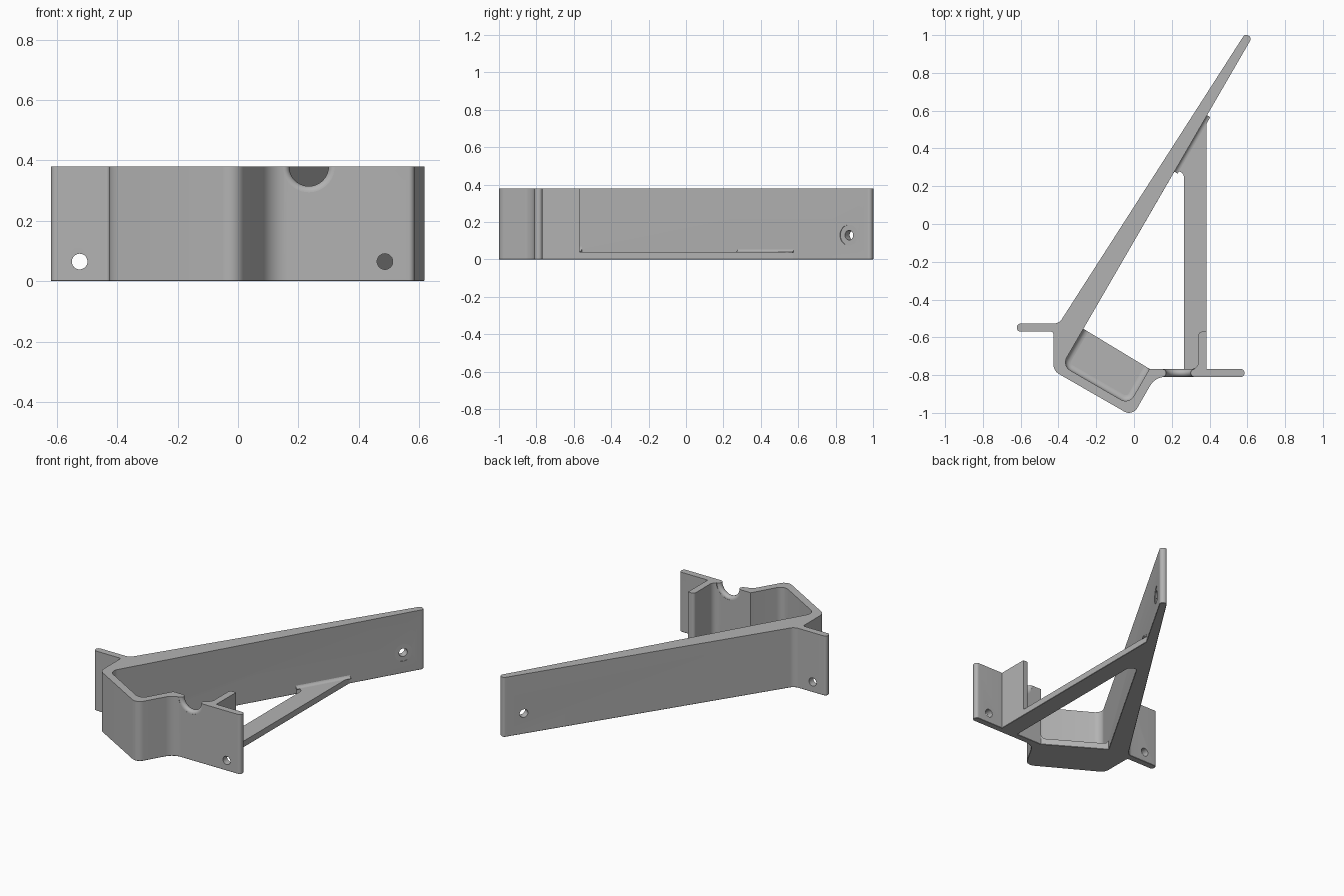
import bpy, bmesh, math
from mathutils import Vector

if "Cube" in bpy.data.objects:
    bpy.data.objects.remove(bpy.data.objects["Cube"])

H, BASE = 0.38, 0.04

grey = bpy.data.materials.new("plain_grey")
grey.diffuse_color = (0.45, 0.45, 0.45, 1)
grey.use_nodes = True
grey.node_tree.nodes["Principled BSDF"].inputs["Base Color"].default_value = grey.diffuse_color


def rounded(corners, seg=8):
    """Round each (x, y, radius) corner of a closed outline."""
    out = []
    for i, (x, y, r) in enumerate(corners):
        p = Vector((x, y))
        if r == 0:
            out.append(p)
            continue
        a = (Vector(corners[i - 1][:2]) - p).normalized()
        b = (Vector(corners[(i + 1) % len(corners)][:2]) - p).normalized()
        half = a.angle(b) / 2
        c = p + (a + b).normalized() * r / math.sin(half)
        t = r / math.tan(half)
        s, e = p + a * t - c, p + b * t - c
        sweep = s.angle_signed(e)          # clockwise positive
        for k in range(seg + 1):
            ang = -sweep * k / seg
            out.append(c + Vector((s.x * math.cos(ang) - s.y * math.sin(ang),
                                   s.x * math.sin(ang) + s.y * math.cos(ang))))
    return out


def make(name, bm):
    bmesh.ops.recalc_face_normals(bm, faces=bm.faces)
    me = bpy.data.meshes.new(name)
    bm.to_mesh(me)
    bm.free()
    me.materials.append(grey)
    ob = bpy.data.objects.new(name, me)
    bpy.context.collection.objects.link(ob)
    return ob


def prism(name, corners, height):
    bm = bmesh.new()
    f = bm.faces.new([bm.verts.new((p.x, p.y, 0)) for p in rounded(corners)])
    top = bmesh.ops.extrude_face_region(bm, geom=[f])["geom"]
    bmesh.ops.translate(bm, vec=(0, 0, height),
                        verts=[v for v in top if isinstance(v, bmesh.types.BMVert)])
    return make(name, bm)


def lathe(name, profile, origin, axis, seg=40):
    """Closed solid turned from (distance along axis, radius) pairs."""
    bm = bmesh.new()
    q = Vector(axis).to_track_quat('Z', 'Y')
    rings = [[bm.verts.new(Vector(origin) + q @ Vector(
        (r * math.cos(math.tau * k / seg), r * math.sin(math.tau * k / seg), d)))
        for k in range(seg)] for d, r in profile]
    for a, b in zip(rings, rings[1:]):
        for k in range(seg):
            bm.faces.new((a[k - 1], a[k], b[k], b[k - 1]))
    bm.faces.new(rings[0])
    bm.faces.new(rings[-1])
    return make(name, bm)


def boolean(target, tool, op):
    m = target.modifiers.new(op, 'BOOLEAN')
    m.operation, m.object, m.solver = op, tool, 'EXACT'
    bpy.context.view_layer.objects.active = target
    bpy.ops.object.modifier_apply(modifier=m.name)
    bpy.data.objects.remove(tool)


def cove(name, path, r, seg=6):
    """Concave fillet on the base along a wall; room lies left of the path."""
    bm = bmesh.new()
    sec = [(-0.004, -0.004), (-0.004, r)]
    sec += [(r - r * math.cos(t), r - r * math.sin(t))
            for t in [k * math.pi / 2 / seg for k in range(seg + 1)]]
    sec.append((r, -0.004))
    rings = []
    for i, p in enumerate(path):
        dirs = [(b - a).normalized() for a, b in
                zip(path[max(i - 1, 0):i + 2], path[max(i - 1, 0) + 1:i + 2])]
        d = sum(dirs, Vector((0, 0))).normalized()
        n = Vector((-d.y, d.x)) / max(d.dot(dirs[0]), 0.5)
        rings.append([bm.verts.new((p.x + n.x * u, p.y + n.y * u, BASE + w)) for u, w in sec])
    for a, b in zip(rings, rings[1:]):
        for k in range(len(sec)):
            bm.faces.new((a[k - 1], a[k], b[k], b[k - 1]))
    bm.faces.new(rings[0])
    bm.faces.new(rings[-1])
    return make(name, bm)


# Full-height wall: arm, pocket, both mounting tabs and the short rib
pocket = [(-0.381, -0.750, 0.05), (-0.026, -0.955, 0.05)]
bracket = prism("bracket_wall", [
    (0.6247, 0.9867, 0.019), *pocket, (0.081, -0.768, 0),
    (0.342, -0.768, 0.04), (0.342, -0.57, 0.018), (0.385, -0.57, 0), (0.385, -0.768, 0),
    (0.585, -0.768, 0.019), (0.585, -0.81, 0.019), (0.112, -0.81, 0.09),
    (-0.008, -1.018, 0.05), (-0.427, -0.777, 0.06), (-0.427, -0.57, 0.012),
    (-0.62, -0.57, 0.019), (-0.62, -0.527, 0.019), (-0.397, -0.527, 0.05),
    (0.588, 1.0077, 0.019)], H)

# Pocket floor and low strut joined to the wall
boolean(bracket, prism("pocket_floor", [
    (-0.268, -0.555, 0), (-0.30, -0.555, 0), (-0.40, -0.75, 0), (-0.02, -0.98, 0),
    (0.10, -0.79, 0), (0.081, -0.766, 0)], BASE), 'UNION')
boolean(bracket, prism("strut", [
    (0.265, -0.79, 0), (0.385, -0.79, 0), (0.385, 0.577, 0), (0.34, 0.56, 0),
    (0.18, 0.28, 0), (0.265, 0.28, 0.035)], BASE), 'UNION')

# Fine chamfer around the bottom outline
bm = bmesh.new()
bm.from_mesh(bracket.data)
bmesh.ops.remove_doubles(bm, verts=bm.verts, dist=1e-4)
bmesh.ops.dissolve_limit(bm, angle_limit=0.01, verts=bm.verts, edges=bm.edges)
rim = [e for e in bm.edges if all(v.co.z < 1e-4 for v in e.verts)
       and len(e.link_faces) == 2 and e.calc_face_angle() > 1]
bmesh.ops.bevel(bm, geom=rim, offset=0.005, segments=1, affect='EDGES', clamp_overlap=True)
bm.to_mesh(bracket.data)
bm.free()

# Screw holes in the tabs
for x, y in ((-0.525, -0.55), (0.487, -0.79)):
    boolean(bracket, lathe("tab_hole", [(-0.1, 0.026), (0.1, 0.026)],
                           (x, y, 0.065), (0, 1, 0)), 'DIFFERENCE')

# Arm hole with a shallow screw seat
seat = (0.5555, 0.872, 0.13)
normal = (0.842, -0.540, 0)
for prof in ([(-0.15, 0.026), (0.1, 0.026)], [(0, 0.055), (0.08, 0.055)]):
    boolean(bracket, lathe("arm_hole", prof, seat, normal), 'DIFFERENCE')

# Cable notch with rounded lips in the front wall
r, flare = 0.065, 0.0205
arc = [(flare * math.sin(t), r + flare - flare * math.cos(t))
       for t in [k * math.pi / 12 for k in range(-6, 7)]]
prof = [(-0.04, r + flare)] + arc + [(0.04, r + flare)]
boolean(bracket, lathe("notch", prof, (0.235, -0.789, H), (0, 1, 0)), 'DIFFERENCE')

# Coves where floor and strut meet the walls
line = rounded([(-0.268, -0.555, 0), *pocket, (0.081, -0.768, 0)])
coves = [cove("pocket_cove", line, 0.03),
         cove("strut_cove", [Vector((0.385, 0.577)), Vector((0.212, 0.278))], 0.022)]

# Smooth curves, crisp edges
bpy.ops.object.select_all(action='DESELECT')
for ob in [bracket] + coves:
    ob.select_set(True)
bpy.context.view_layer.objects.active = bracket
bpy.ops.object.shade_smooth_by_angle(angle=math.radians(30))
